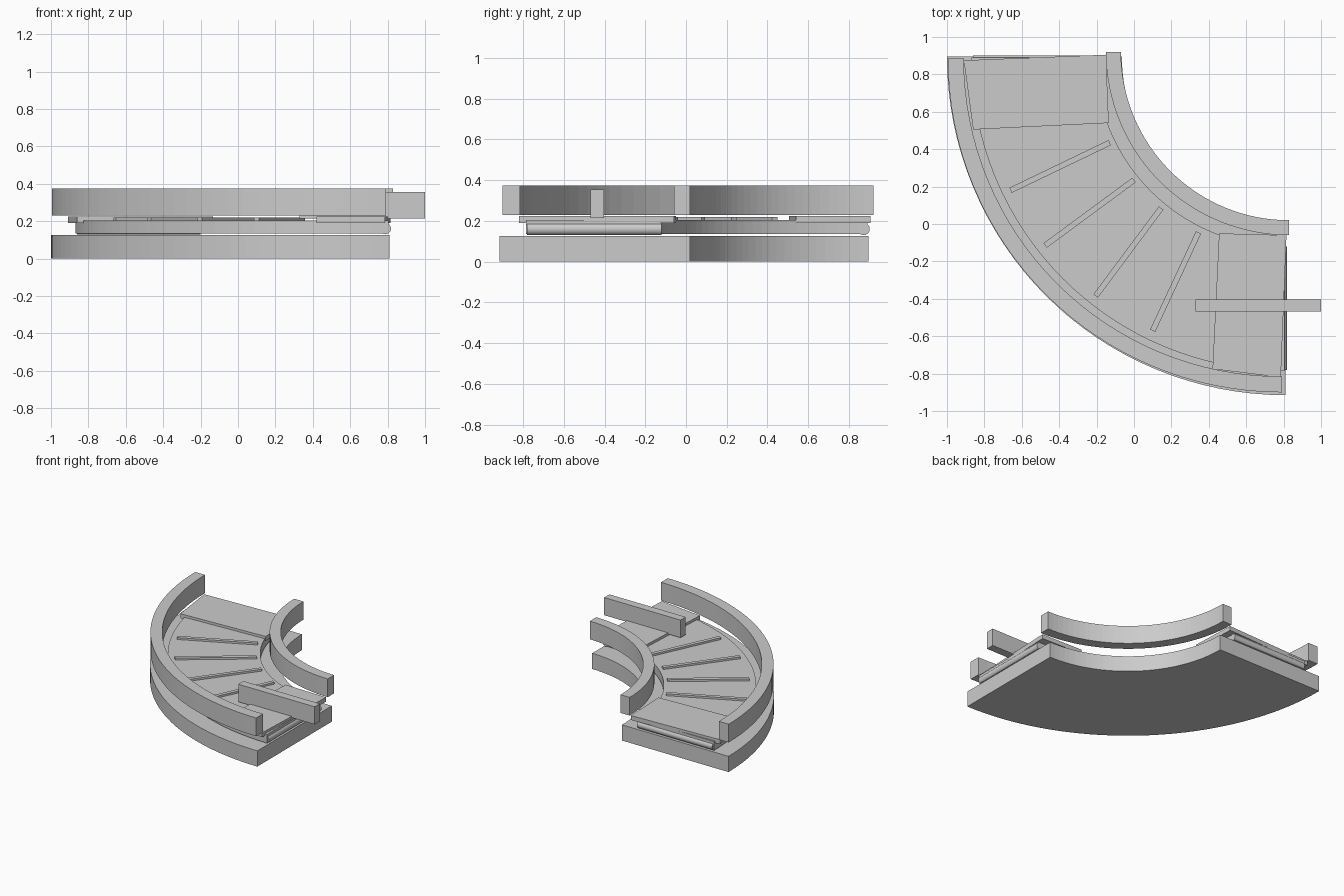
import bpy, bmesh
from math import sin, cos, pi, atan2, hypot
from mathutils import Vector

if "Cube" in bpy.data.objects:
    bpy.data.objects.remove(bpy.data.objects["Cube"])


def prism(name, pts, z0, z1):
    """Extrude a plan outline between two heights."""
    bm = bmesh.new()
    face = bm.faces.new([bm.verts.new((x, y, z0)) for x, y in pts])
    ext = bmesh.ops.extrude_face_region(bm, geom=[face])
    bmesh.ops.translate(bm, vec=(0, 0, z1 - z0),
                        verts=[v for v in ext["geom"] if isinstance(v, bmesh.types.BMVert)])
    bmesh.ops.recalc_face_normals(bm, faces=bm.faces[:])
    me = bpy.data.meshes.new(name)
    bm.to_mesh(me)
    bm.free()
    ob = bpy.data.objects.new(name, me)
    bpy.context.collection.objects.link(ob)
    return ob


def arc_sector(name, cx, cy, r0, r1, z0, z1, n=32):
    """Quarter-turn ring sweeping from the back-left end to the right end."""
    bm = bmesh.new()
    rings = []
    for i in range(n + 1):
        a = pi + pi / 2 * i / n
        rings.append([bm.verts.new((cx + r * cos(a), cy + r * sin(a), z))
                      for r, z in ((r0, z0), (r1, z0), (r1, z1), (r0, z1))])
    for a, b in zip(rings, rings[1:]):
        for k in range(4):
            bm.faces.new((a[k], a[(k + 1) % 4], b[(k + 1) % 4], b[k]))
    bm.faces.new(rings[0])
    bm.faces.new(rings[-1])
    bmesh.ops.recalc_face_normals(bm, faces=bm.faces[:])
    me = bpy.data.meshes.new(name)
    bm.to_mesh(me)
    bm.free()
    ob = bpy.data.objects.new(name, me)
    bpy.context.collection.objects.link(ob)
    return ob


def strip(name, p, q, w, z0, z1):
    """Straight bar of width w between two plan points."""
    p, q = Vector(p), Vector(q)
    d = (q - p).normalized()
    s = Vector((-d.y, d.x)) * w / 2
    return prism(name, [p - s, q - s, q + s, p + s], z0, z1)


def roller(name, p, q, r, z):
    """Horizontal cylinder between two plan points."""
    dx, dy = q[0] - p[0], q[1] - p[1]
    bpy.ops.mesh.primitive_cylinder_add(
        vertices=16, radius=r, depth=hypot(dx, dy),
        location=((p[0] + q[0]) / 2, (p[1] + q[1]) / 2, z),
        rotation=(0, pi / 2, atan2(dy, dx)))
    bpy.context.object.name = name
    bpy.ops.object.shade_smooth_by_angle()


# Base and side rails
arc_sector("base", 0.81, 0.895, 0.875, 1.81, 0, 0.125)
arc_sector("outer_rail", 0.79, 0.885, 1.70, 1.785, 0.23, 0.375)
arc_sector("inner_rail", 0.83, 0.92, 0.90, 0.98, 0.23, 0.375)

# Curved belt bed
arc_sector("belt", 0.805, 0.89, 1.01, 1.675, 0.135, 0.205)

# Raised slats across the belt
slats = [((-0.66, 0.18), (-0.13, 0.435)), ((-0.475, -0.115), (0.0, 0.235)),
         ((-0.205, -0.385), (0.145, 0.085)), ((0.1, -0.57), (0.345, -0.045))]
for i, (p, q) in enumerate(slats):
    strip(f"slat_{i + 1}", p, q, 0.03, 0.2, 0.22)

# Transfer plates over both ends
prism("back_end_plate", [(-0.91, 0.875), (-0.86, 0.505), (-0.135, 0.54), (-0.15, 0.905)], 0.19, 0.225)
prism("right_end_plate", [(0.42, -0.775), (0.785, -0.82), (0.815, -0.06), (0.455, -0.05)], 0.19, 0.225)

# End rollers
roller("back_roller", (-0.86, 0.872), (-0.2, 0.872), 0.03, 0.16)
roller("right_roller", (0.788, -0.78), (0.788, -0.12), 0.03, 0.16)

# Cross bar at the right end
strip("cross_bar", (0.33, -0.435), (1.0, -0.435), 0.065, 0.215, 0.355)
